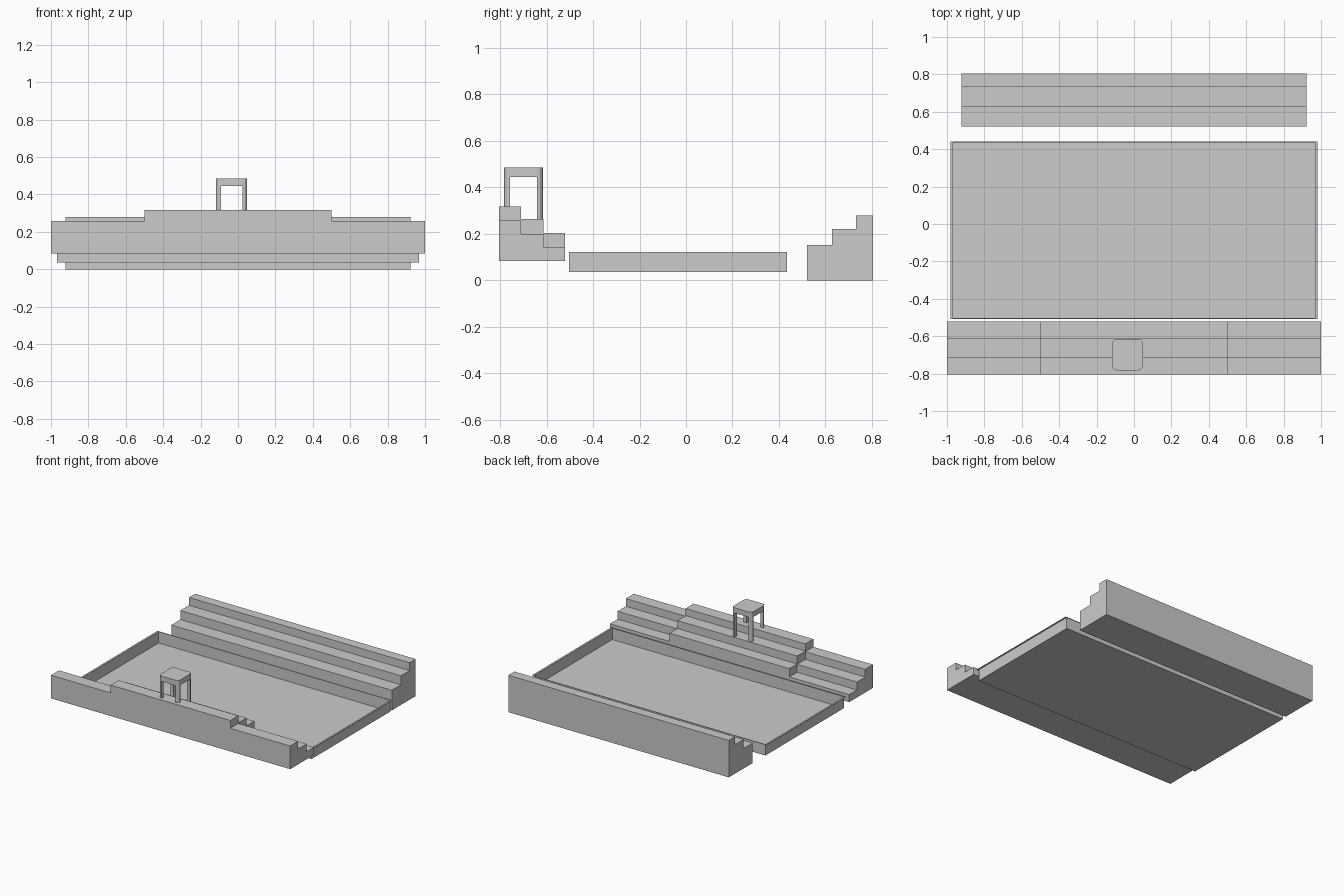
import bpy, bmesh, math
from mathutils import Vector

if "Cube" in bpy.data.objects:
    bpy.data.objects.remove(bpy.data.objects["Cube"])


def finish(name, bm):
    bmesh.ops.remove_doubles(bm, verts=bm.verts, dist=1e-5)
    bmesh.ops.recalc_face_normals(bm, faces=bm.faces)
    me = bpy.data.meshes.new(name)
    bm.to_mesh(me)
    bm.free()
    ob = bpy.data.objects.new(name, me)
    bpy.context.collection.objects.link(ob)
    return ob


def steps(ys, zs, base):
    """Side profile (y, z) of a stair: ys run from the tall end to the low end."""
    pts = [(ys[0], base)]
    for a, b, z in zip(ys, ys[1:], zs):
        pts += [(a, z), (b, z)]
    return pts + [(ys[-1], base)]


def loft(name, sections):
    """Skin matching (x, profile) sections, capping both ends."""
    bm = bmesh.new()
    rings = [[Vector((x, y, z)) for y, z in prof] for x, prof in sections]

    def face(pts):
        area = sum((((p - pts[0]).cross(q - pts[0])) for p, q in zip(pts[1:], pts[2:])), Vector())
        if area.length > 1e-7:
            bm.faces.new([bm.verts.new(p) for p in pts])

    for r, s in zip(rings, rings[1:]):
        n = len(r)
        for i in range(n):
            j = (i + 1) % n
            face([r[i], r[j], s[j], s[i]])
    face(rings[0])
    face(rings[-1])
    return finish(name, bm)


def prism(name, outline, z0, z1):
    bm = bmesh.new()
    f = bm.faces.new([bm.verts.new((x, y, z0)) for x, y in outline])
    ext = bmesh.ops.extrude_face_region(bm, geom=[f], use_keep_orig=True)
    top = [v for v in ext["geom"] if isinstance(v, bmesh.types.BMVert)]
    bmesh.ops.translate(bm, verts=top, vec=(0, 0, z1 - z0))
    return finish(name, bm)


# Rear three-step stand
rear = steps([0.805, 0.732, 0.628, 0.52], [0.279, 0.22, 0.152], 0)
loft("rear_steps", [(-0.922, rear), (0.922, rear)])

# Front stand: low wings with a raised middle
fy = [-0.805, -0.71, -0.612, -0.52]
wing = steps(fy, [0.258, 0.2, 0.14], 0.083)
mid = steps(fy, [0.317, 0.263, 0.203], 0.083)
loft("front_steps", [(-1, wing), (-0.5, wing), (-0.5, mid), (0.5, mid), (0.5, wing), (1, wing)])

# Shallow open tray with a narrow outward rim
bm = bmesh.new()
rings = []
for hx, y0, y1, z in [(0.968, -0.503, 0.435, 0.036),
                      (0.968, -0.503, 0.435, 0.122),
                      (0.982, -0.509, 0.441, 0.122)]:
    rings.append([bm.verts.new(p) for p in
                  [(-hx, y0, z), (hx, y0, z), (hx, y1, z), (-hx, y1, z)]])
bm.faces.new(rings[0])
for r, s in zip(rings, rings[1:]):
    for i in range(4):
        bm.faces.new([r[i], r[i - 1], s[i - 1], s[i]])
finish("tray", bm)

# Stool: rounded square seat, legs continuing its rounded corners
cx, cy, half, rad = -0.034, -0.699, 0.083, 0.025
seat_bottom, seat_top = 0.445, 0.485
outline = []
for k, (sx, sy) in enumerate([(1, 1), (-1, 1), (-1, -1), (1, -1)]):
    ox, oy = cx + sx * (half - rad), cy + sy * (half - rad)
    arc = [(ox + rad * math.cos(a), oy + rad * math.sin(a))
           for a in [math.pi / 2 * (k + t / 3) for t in range(4)]]
    outline += arc
    foot = 0.263 if sy > 0 else 0.317
    prism("stool_leg", arc + [(ox, oy)], foot, seat_bottom)
prism("stool_seat", outline, seat_bottom, seat_top)
